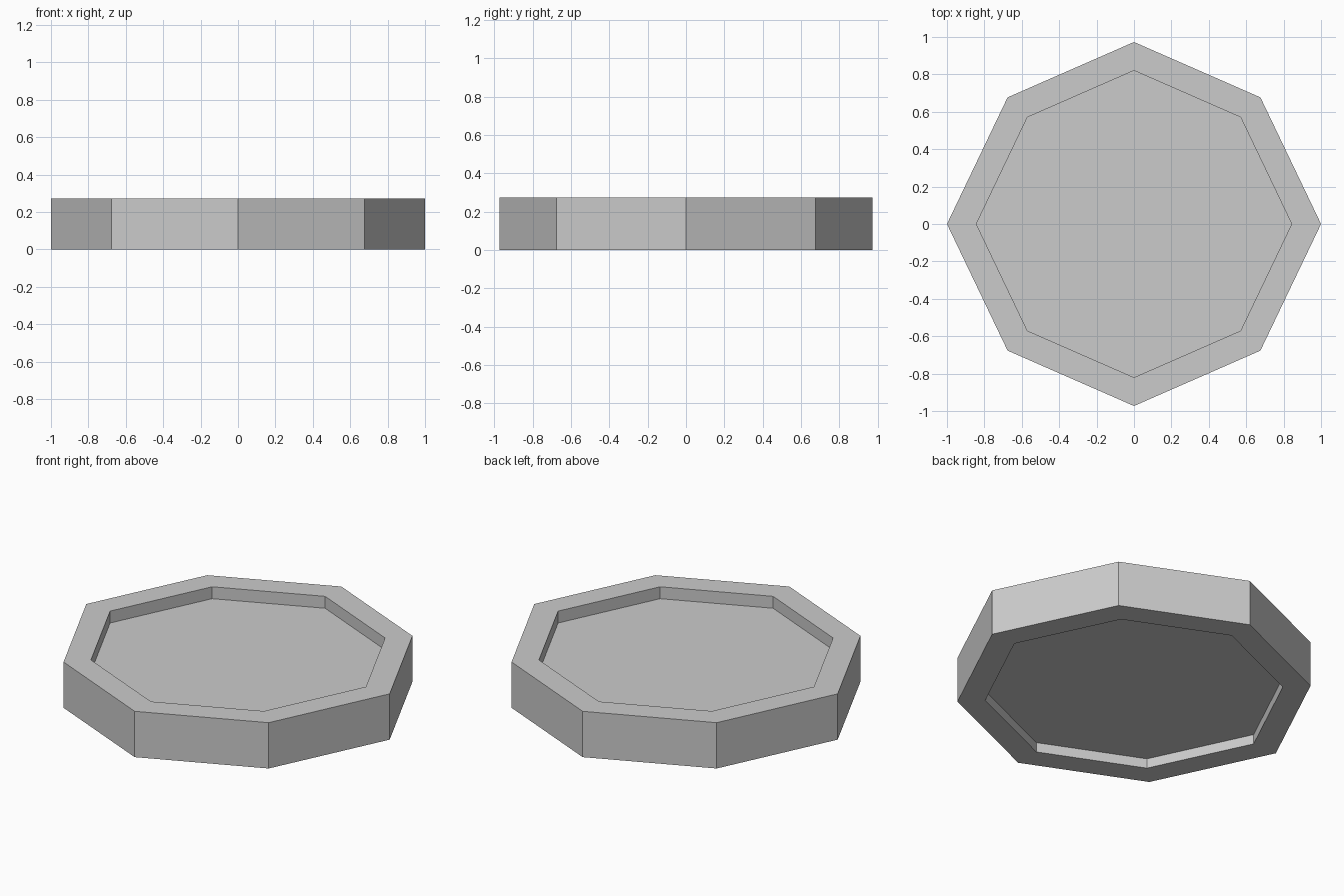
import bpy, bmesh

if "Cube" in bpy.data.objects:
    bpy.data.objects.remove(bpy.data.objects["Cube"])

# Octagon outline: axis points and diagonal points
AX, AY, DX, DY = 1.0, 0.973, 0.676, 0.677
OUTLINE = [(AX, 0), (DX, DY), (0, AY), (-DX, DY),
           (-AX, 0), (-DX, -DY), (0, -AY), (DX, -DY)]
INNER = 0.843                  # panel size relative to the rim
HEIGHT = 0.273
FLOOR_TOP, FLOOR_BOTTOM = 0.202, 0.058

grey = bpy.data.materials.new("plain grey")
grey.diffuse_color = (0.6, 0.6, 0.6, 1)
grey.use_nodes = True
grey.node_tree.nodes["Principled BSDF"].inputs["Base Color"].default_value = grey.diffuse_color

bm = bmesh.new()


def ring(scale, z):
    return [bm.verts.new((x * scale, y * scale, z)) for x, y in OUTLINE]


# Section from the underside panel, around the rim, to the top panel
section = [(INNER, FLOOR_BOTTOM), (INNER, 0), (1, 0),
           (1, HEIGHT), (INNER, HEIGHT), (INNER, FLOOR_TOP)]
rings = [ring(s, z) for s, z in section]
for a, b in zip(rings, rings[1:]):
    for i in range(8):
        j = (i + 1) % 8
        bm.faces.new((a[i], a[j], b[j], b[i]))

# Recessed panels
bm.faces.new(rings[0][::-1])
bm.faces.new(rings[-1])
bmesh.ops.recalc_face_normals(bm, faces=bm.faces)

mesh = bpy.data.meshes.new("octagonal_tray")
bm.to_mesh(mesh)
bm.free()
mesh.materials.append(grey)
tray = bpy.data.objects.new("octagonal_tray", mesh)
bpy.context.collection.objects.link(tray)
